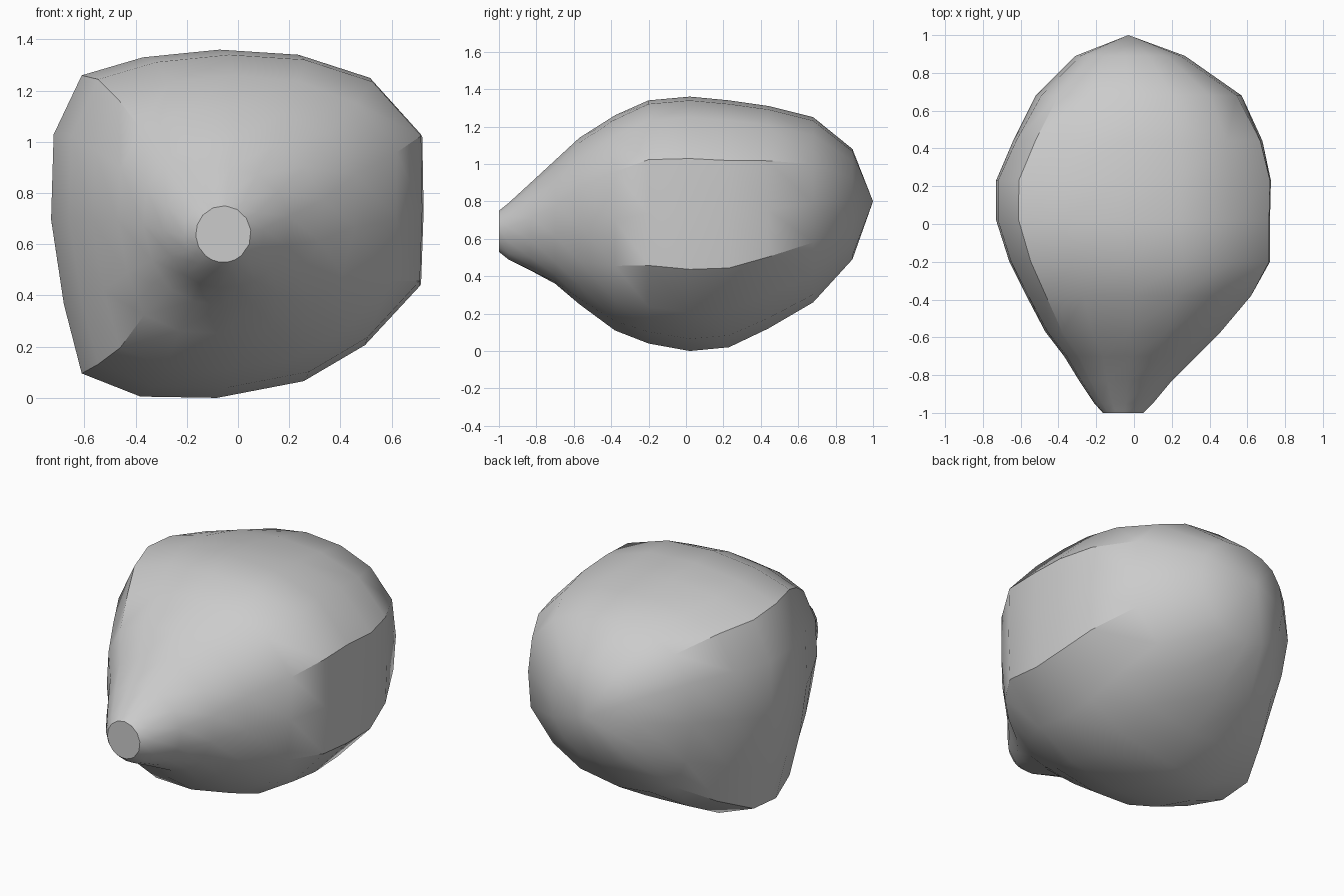
import bpy, bmesh, math

cube = bpy.data.objects.get("Cube")
if cube:
    bpy.data.objects.remove(cube, do_unlink=True)

# Widest cross-section (x, z), clockwise from the upper corner on the -x side
SECTION = [(-.61, 1.26), (-.37, 1.33), (-.07, 1.36), (.24, 1.34), (.52, 1.25),
           (.72, 1.03), (.725, .73), (.715, .44), (.5, .21), (.26, .07),
           (-.08, .005), (-.38, .01), (-.61, .1), (-.68, .37), (-.73, .7), (-.72, 1.03)]

# Stations along the body: y, x min, x max, z min, z max, share of the lobed section
STATIONS = [
    (-1, -.165, .05, .53, .75, 0),
    (-.95, -.21, .10, .49, .79, 0),
    (-.83, -.29, .20, .43, .90, .15),
    (-.7, -.37, .33, .36, 1.02, .3),
    (-.57, -.47, .46, .25, 1.14, .7),
    (-.38, -.57, .62, .11, 1.26, .9),
    (-.2, -.66, .72, .04, 1.34, 1),
    (.02, -.73, .72, 0, 1.36, 1),
    (.23, -.73, .725, .02, 1.34, 1),
    (.44, -.64, .68, .12, 1.31, .9),
    (.68, -.52, .57, .26, 1.25, .6),
    (.89, -.31, .27, .49, 1.08, .25),
]
BACK_TIP = (-.03, 1, .8)

# Where the four ridges meet the round neck: section index, angle in degrees
NECK_RIDGES = [(0, 138), (5, 8), (7, -50), (12, -130), (16, -222)]


def neck_angle(i):
    for (a, start), (b, end) in zip(NECK_RIDGES, NECK_RIDGES[1:]):
        if a <= i <= b:
            return math.radians(start + (end - start) * (i - a) / (b - a))


def fit(values, low, high):
    small, large = min(values), max(values)
    return [low + (v - small) / (large - small) * (high - low) for v in values]


lobed_x = fit([p[0] for p in SECTION], -1, 1)
lobed_z = fit([p[1] for p in SECTION], -1, 1)


def make_ring(bm, y, x0, x1, z0, z1, share):
    xs, zs = [], []
    for i, (lx, lz) in enumerate(zip(lobed_x, lobed_z)):
        angle = neck_angle(i) if y < 0 else math.atan2(lz, lx)
        xs.append(math.cos(angle) * (1 - share) + lx * share)
        zs.append(math.sin(angle) * (1 - share) + lz * share)
    return [bm.verts.new((x, y, z))
            for x, z in zip(fit(xs, x0, x1), fit(zs, z0, z1))]


# Lobed body lofted from the blunt front end to the pointed back
bm = bmesh.new()
rings = [make_ring(bm, *station) for station in STATIONS]
count = len(SECTION)
for near, far in zip(rings, rings[1:]):
    for i in range(count):
        j = (i + 1) % count
        bm.faces.new((near[i], near[j], far[j], far[i]))
bm.faces.new(rings[0])
tip = bm.verts.new(BACK_TIP)
for i in range(count):
    bm.faces.new((rings[-1][i], rings[-1][(i + 1) % count], tip))
bmesh.ops.recalc_face_normals(bm, faces=bm.faces)
mesh = bpy.data.meshes.new("husk")
bm.to_mesh(mesh)
bm.free()
husk = bpy.data.objects.new("husk", mesh)
bpy.context.collection.objects.link(husk)

# Single pale grey colour
grey = bpy.data.materials.new("pale_grey")
grey.use_nodes = True
colour = (.6, .6, .6, 1)
grey.diffuse_color = colour
grey.node_tree.nodes["Principled BSDF"].inputs["Base Color"].default_value = colour
mesh.materials.append(grey)

# Smooth skin with crisp ridges
bpy.ops.object.select_all(action='DESELECT')
husk.select_set(True)
bpy.context.view_layer.objects.active = husk
bpy.ops.object.shade_smooth_by_angle(angle=math.radians(32))
